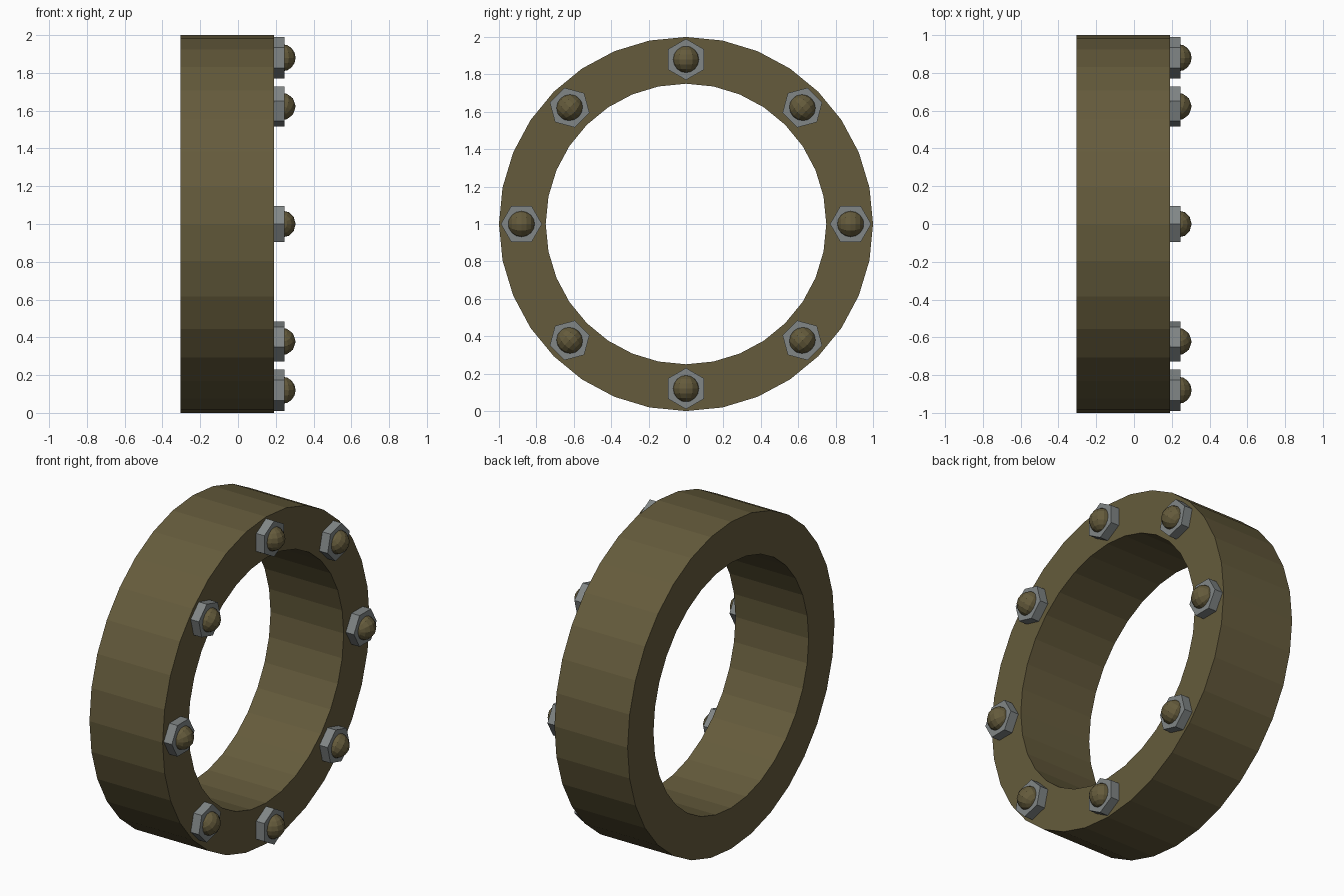
import bpy, bmesh
from math import pi, sin, cos
from mathutils import Matrix

if "Cube" in bpy.data.objects:
    bpy.data.objects.remove(bpy.data.objects["Cube"])


def material(name, color):
    m = bpy.data.materials.new(name)
    m.diffuse_color = color
    m.use_nodes = True
    m.node_tree.nodes["Principled BSDF"].inputs["Base Color"].default_value = m.diffuse_color
    return m


bronze = material("bronze", (0.13, 0.105, 0.045, 1))
steel = material("steel", (0.22, 0.24, 0.24, 1))


def add_object(name, bm, mat):
    bmesh.ops.recalc_face_normals(bm, faces=bm.faces)
    me = bpy.data.meshes.new(name)
    bm.to_mesh(me)
    bm.free()
    me.materials.append(mat)
    ob = bpy.data.objects.new(name, me)
    bpy.context.collection.objects.link(ob)
    return ob


# Ring: rectangular section swept around the x axis in 32 flat steps
SIDES = 32
section = [(-0.305, 0.75), (-0.305, 1.0), (0.19, 1.0), (0.19, 0.75)]
bm = bmesh.new()
loops = []
for i in range(SIDES):
    a = 2 * pi * i / SIDES
    loops.append([bm.verts.new((x, r * cos(a), 1 + r * sin(a))) for x, r in section])
for i in range(SIDES):
    p, q = loops[i], loops[(i + 1) % SIDES]
    for j in range(4):
        k = (j + 1) % 4
        bm.faces.new((p[j], p[k], q[k], q[j]))
add_object("ring_body", bm, bronze)

# Eight hex nuts with rounded bolt ends on the right face
for i in range(8):
    a = i * pi / 4
    place = Matrix.Translation((0, 0.88 * cos(a), 1 + 0.88 * sin(a))) @ Matrix.Rotation(-a, 4, 'X')

    bm = bmesh.new()
    front = [bm.verts.new((0.245, 0.11 * cos(k * pi / 3), 0.11 * sin(k * pi / 3))) for k in range(6)]
    back = [bm.verts.new((0.19, v.co.y, v.co.z)) for v in front]
    bm.faces.new(front)
    bm.faces.new(back)
    for k in range(6):
        n = (k + 1) % 6
        bm.faces.new((front[k], front[n], back[n], back[k]))
    bm.transform(place)
    add_object(f"hex_nut_{i + 1}", bm, steel)

    bm = bmesh.new()
    bmesh.ops.create_uvsphere(bm, u_segments=12, v_segments=8, radius=0.072)
    # poles lie along the nut's own pointed axis
    bm.transform(place @ Matrix.Translation((0.233, 0, 0)) @ Matrix.Rotation(pi / 2, 4, 'X'))
    add_object(f"bolt_end_{i + 1}", bm, bronze)
